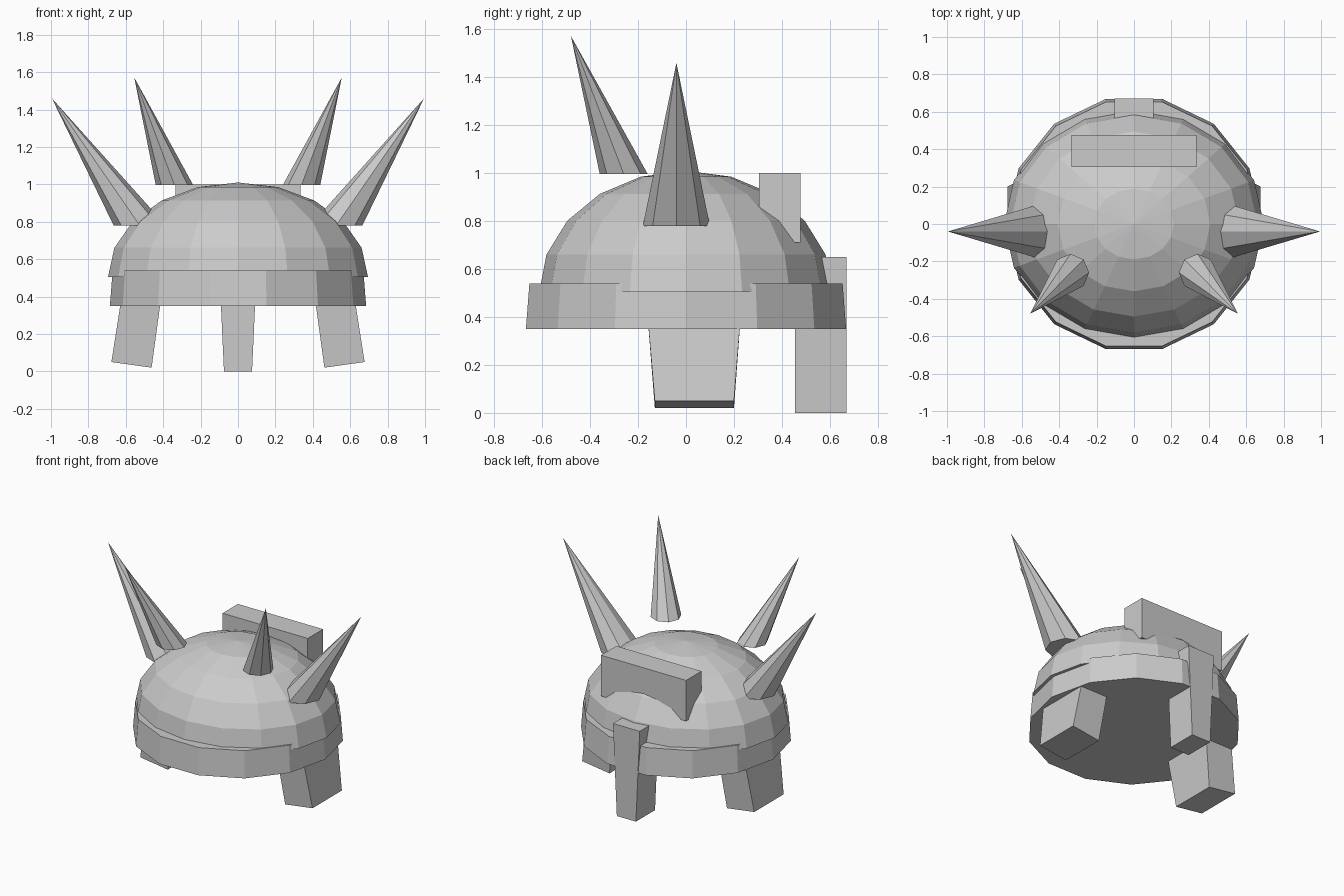
import bpy
import math

if "Cube" in bpy.data.objects:
    bpy.data.objects.remove(bpy.data.objects["Cube"])


def add_mesh(name, verts, faces):
    me = bpy.data.meshes.new(name)
    me.from_pydata(verts, [], faces)
    me.validate()
    ob = bpy.data.objects.new(name, me)
    bpy.context.collection.objects.link(ob)
    return ob


def ring(n, cx, cy, z, rx, ry):
    return [(cx + rx * math.cos(2 * math.pi * i / n),
             cy + ry * math.sin(2 * math.pi * i / n), z) for i in range(n)]


def loft(name, rings, tip=None):
    """Skin equal rings from bottom to top; close with a tip or a cap."""
    n = len(rings[0])
    verts = [v for r in rings for v in r]
    faces = [tuple(reversed(range(n)))]
    for k in range(len(rings) - 1):
        a, b = k * n, (k + 1) * n
        faces += [(a + i, a + (i + 1) % n, b + (i + 1) % n, b + i) for i in range(n)]
    last = (len(rings) - 1) * n
    if tip:
        verts.append(tip)
        faces += [(last + i, last + (i + 1) % n, len(verts) - 1) for i in range(n)]
    else:
        faces.append(tuple(range(last, last + n)))
    return add_mesh(name, verts, faces)


def rect(x0, x1, y0, y1, z0, z1):
    """Counter-clockwise rectangle; z0 at x0 and z1 at x1."""
    pts = [(x0, y0, z0), (x1, y0, z1), (x1, y1, z1), (x0, y1, z0)]
    return pts


def mirror_x(ob):
    m = ob.modifiers.new("Mirror", 'MIRROR')
    m.use_axis[0] = True
    m.use_mirror_merge = False
    return ob


# Faceted half-ellipsoid dome
dome_rings = []
for k in range(5):
    a = math.radians(18 * k)
    dome_rings.append(ring(16, 0, 0, 0.505 + 0.505 * math.sin(a),
                           0.695 * math.cos(a), 0.612 * math.cos(a)))
loft("helmet_dome", dome_rings, (0, 0, 1.01))

# Rim band
loft("rim_band", [ring(14, 0, 0, 0.35, 0.685, 0.685),
                  ring(14, 0, 0, 0.54, 0.67, 0.67)])

# Leaning horns with level bases
mirror_x(loft("side_horn", [ring(8, 0.525, -0.04, 0.78, 0.14, 0.14)],
              (0.995, -0.04, 1.46)))
mirror_x(loft("front_horn", [ring(8, 0.34, -0.26, 0.997, 0.1, 0.1)],
              (0.555, -0.48, 1.572)))

# Cheek guards, flared outward and tapered downward
mirror_x(loft("cheek_guard", [rect(0.462, 0.677, -0.13, 0.20, 0.02, 0.05),
                              rect(0.41, 0.622, -0.16, 0.228, 0.40, 0.40)]))

# Tapered guard plate at the back
loft("rear_guard", [rect(-0.075, 0.075, 0.455, 0.67, 0, 0),
                    rect(-0.105, 0.105, 0.455, 0.67, 0.65, 0.65)])

# Block on the upper back of the dome
loft("upper_rear_block", [rect(-0.335, 0.335, 0.305, 0.477, 0.71, 0.71),
                          rect(-0.335, 0.335, 0.305, 0.477, 1.0, 1.0)])
